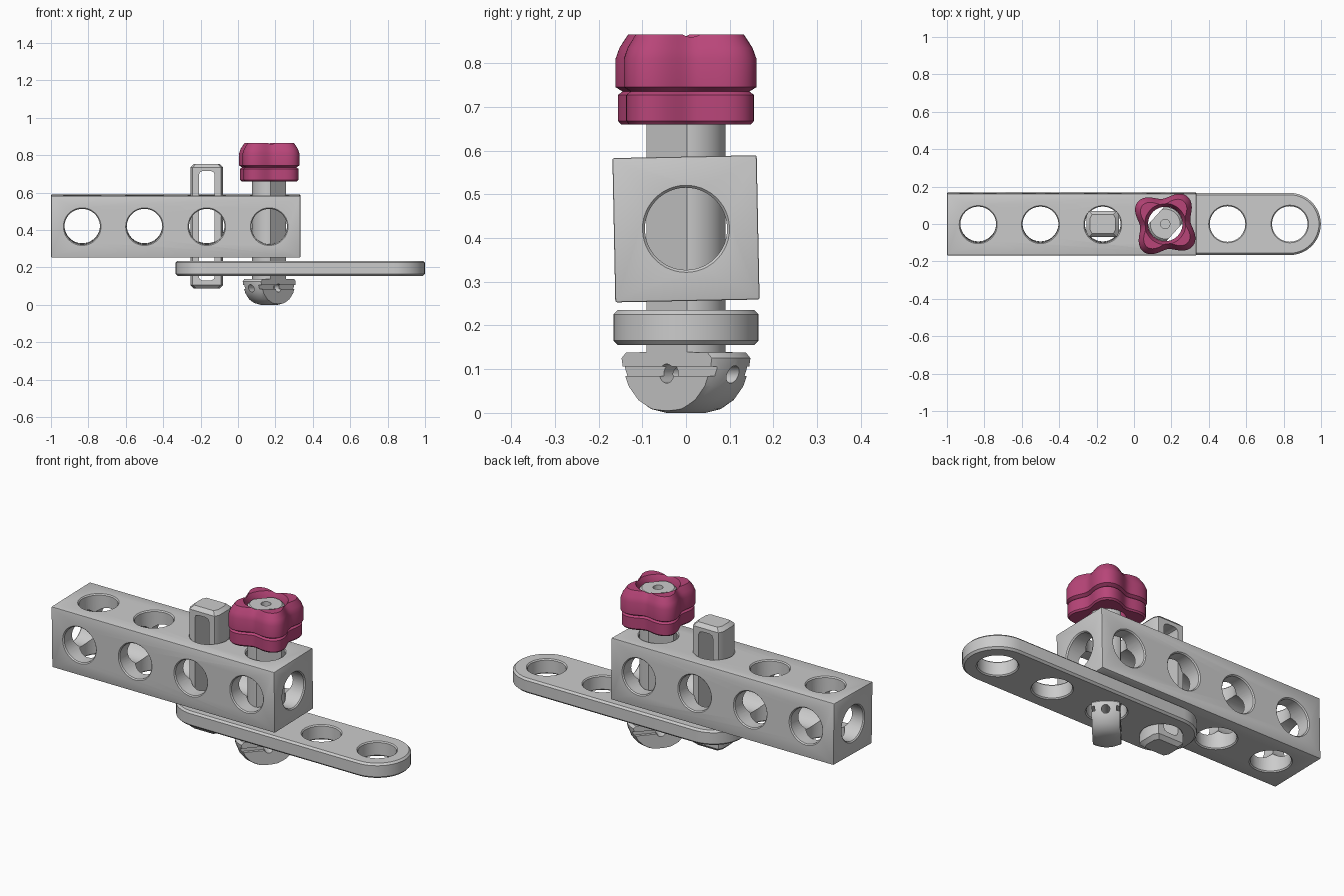
import bpy, bmesh
from math import pi, sin, cos, radians
from mathutils import Vector, Matrix

if "Cube" in bpy.data.objects:
    bpy.data.objects.remove(bpy.data.objects["Cube"])

HOLES = (-0.833, -0.5, -0.167, 0.167)


def finish(name, bm, matrix=Matrix()):
    bmesh.ops.recalc_face_normals(bm, faces=bm.faces[:])
    bm.transform(matrix)
    me = bpy.data.meshes.new(name)
    bm.to_mesh(me)
    bm.free()
    ob = bpy.data.objects.new(name, me)
    bpy.context.collection.objects.link(ob)
    return ob


def loft(name, sections, matrix=Matrix()):
    """Skin a stack of (outline, z) sections and cap both ends."""
    bm = bmesh.new()
    rings = [[bm.verts.new((x, y, z)) for x, y in pts] for pts, z in sections]
    n = len(rings[0])
    for a, b in zip(rings, rings[1:]):
        for i in range(n):
            j = (i + 1) % n
            bm.faces.new((a[i], a[j], b[j], b[i]))
    bm.faces.new(rings[0][::-1])
    bm.faces.new(rings[-1])
    return finish(name, bm, matrix)


def circle(r, n=48):
    return [(r * cos(2 * pi * i / n), r * sin(2 * pi * i / n)) for i in range(n)]


def box(name, size, matrix=Matrix(), bevel=0):
    bm = bmesh.new()
    bmesh.ops.create_cube(bm, size=1)
    bmesh.ops.scale(bm, vec=size, verts=bm.verts[:])
    if bevel:
        bmesh.ops.bevel(bm, geom=bm.edges[:], offset=bevel, segments=2, profile=0.5, affect='EDGES')
    return finish(name, bm, matrix)


def flared(depth, matrix, r=0.095):
    """Hole cutter whose mouths widen into a small chamfer."""
    h = depth / 2
    return loft("cutter", [(circle(r + 0.015), -h - 0.01), (circle(r), h * -1 + 0.006),
                           (circle(r), h - 0.006), (circle(r + 0.015), h + 0.01)], matrix)


def cut(ob, cutters):
    for c in cutters:
        m = ob.modifiers.new("cut", 'BOOLEAN')
        m.operation, m.solver, m.object = 'DIFFERENCE', 'EXACT', c
        bpy.context.view_layer.update()
        me = bpy.data.meshes.new_from_object(ob.evaluated_get(bpy.context.evaluated_depsgraph_get()))
        ob.modifiers.clear()
        ob.data = me
        bpy.data.objects.remove(c)


def smooth(ob, angle=30):
    bpy.ops.object.select_all(action='DESELECT')
    ob.select_set(True)
    bpy.context.view_layer.objects.active = ob
    bpy.ops.object.shade_smooth_by_angle(angle=radians(angle))


def slab(ob, half):
    """Trim an object to |y| < half, leaving flat sides."""
    bm = bmesh.new()
    bm.from_mesh(ob.data)
    for s in (1, -1):
        r = bmesh.ops.bisect_plane(bm, geom=bm.verts[:] + bm.edges[:] + bm.faces[:],
                                   plane_co=(0, s * half, 0), plane_no=(0, s, 0), clear_outer=True)
        edges = [e for e in r['geom_cut'] if isinstance(e, bmesh.types.BMEdge)]
        bmesh.ops.contextual_create(bm, geom=edges)
    bmesh.ops.recalc_face_normals(bm, faces=bm.faces[:])
    bm.to_mesh(ob.data)
    bm.free()


T, RX, RY = Matrix.Translation, Matrix.Rotation(pi / 2, 4, 'X'), Matrix.Rotation(pi / 2, 4, 'Y')

# Square beam, drilled along all three axes and tilted very slightly
beam = box("square_beam", (1.333, 0.33, 0.33), T((-0.333, 0, 0)), 0.004)
drills = [flared(1.333, T((-0.333, 0, 0)) @ RY, 0.094)]
for x in HOLES:
    drills += [flared(0.33, T((x, 0, 0)), 0.096), flared(0.33, T((x, 0, 0)) @ RX)]
cut(beam, drills)
beam.data.transform(T((0, 0, 0.421)) @ Matrix.Rotation(0.02, 4, 'X'))
smooth(beam)


# Flat link plate with round ends
def stadium(r, n=24):
    return [(s * 0.5 + r * cos(a), r * sin(a)) for s, a0 in ((1, -pi / 2), (-1, pi / 2))
            for a in [a0 + pi * i / n for i in range(n + 1)]]


plate = loft("link_plate", [(stadium(0.156), 0.155), (stadium(0.166), 0.165),
                            (stadium(0.166), 0.225), (stadium(0.156), 0.235)], T((0.333, 0, 0)))
cut(plate, [flared(0.08, T((x, 0, 0.195))) for x in (-0.167, 0.167, 0.5, 0.833)])
smooth(plate)


# Slotted locating pin with flat sides
def pin_outline(k):
    q = [(0.087, 0.045), (0.075, 0.07)]
    pts = q + [(-x, y) for x, y in q[::-1]] + [(-x, -y) for x, y in q] + [(x, -y) for x, y in q[::-1]]
    return [(x - k * (1 if x > 0 else -1), y - k * (1 if y > 0 else -1)) for x, y in pts]


pin = loft("locating_pin", [(pin_outline(0.018), 0.087), (pin_outline(0), 0.105),
                            (pin_outline(0), 0.735), (pin_outline(0.018), 0.754)], T((-0.167, 0, 0)))
cut(pin, [box("cutter", (0.085, 0.3, 0.585), T((-0.167, 0, 0.4225)), 0.02)])
smooth(pin)

# Bolt with flat sides, domed head, cross hole and side grooves
profile = [(0.045, 0.0), (0.08, 0.009), (0.11, 0.03), (0.135, 0.062), (0.15, 0.1), (0.154, 0.125),
           (0.142, 0.138), (0.091, 0.139), (0.091, 0.835), (0.08, 0.846)]
bolt = loft("flat_sided_bolt", [(circle(r), z) for r, z in profile])
slab(bolt, 0.066)
cut(bolt, [loft("cutter", [(circle(0.022, 20), -0.2), (circle(0.022, 20), 0.2)], T((0, 0, 0.09)) @ RX),
           loft("cutter", [(circle(0.02, 20), -0.2), (circle(0.02, 20), 0.2)], T((0, 0, 0.088)) @ RY),
           box("cutter", (0.4, 0.03, 0.022), T((0, -0.066, 0.095))),
           box("cutter", (0.4, 0.03, 0.022), T((0, 0.066, 0.095))),
           loft("cutter", [(circle(0.025, 20), 0.8), (circle(0.025, 20), 0.9)])])
bolt.data.transform(T((0.167, 0, 0)) @ Matrix.Rotation(radians(48), 4, 'Z'))
smooth(bolt)


# Four-lobed knob with a groove, chamfered top and dished centre
def lobes(d, n=96):
    return [((0.162 - d + 0.027 * cos(4 * a)) * cos(a + 0.9), (0.162 - d + 0.027 * cos(4 * a)) * sin(a + 0.9))
            for a in [2 * pi * i / n for i in range(n)]]


knob = loft("clamp_knob", [(lobes(0.014), 0.66), (lobes(0.006), 0.668), (lobes(0.006), 0.727),
                           (lobes(0.018), 0.735), (lobes(0.0), 0.745), (lobes(0.0), 0.81),
                           (lobes(0.01), 0.835), (lobes(0.032), 0.865)], T((0.167, 0, 0)))
cut(knob, [loft("cutter", [(circle(0.092), 0.6), (circle(0.092), 0.83), (circle(0.115), 0.875)],
                T((0.167, 0, 0)))])
smooth(knob)
pink = bpy.data.materials.new("knob_pink")
pink.diffuse_color = (0.48, 0.06, 0.19, 1)
pink.use_nodes = True
pink.node_tree.nodes["Principled BSDF"].inputs["Base Color"].default_value = pink.diffuse_color
knob.data.materials.clear()
knob.data.materials.append(pink)
